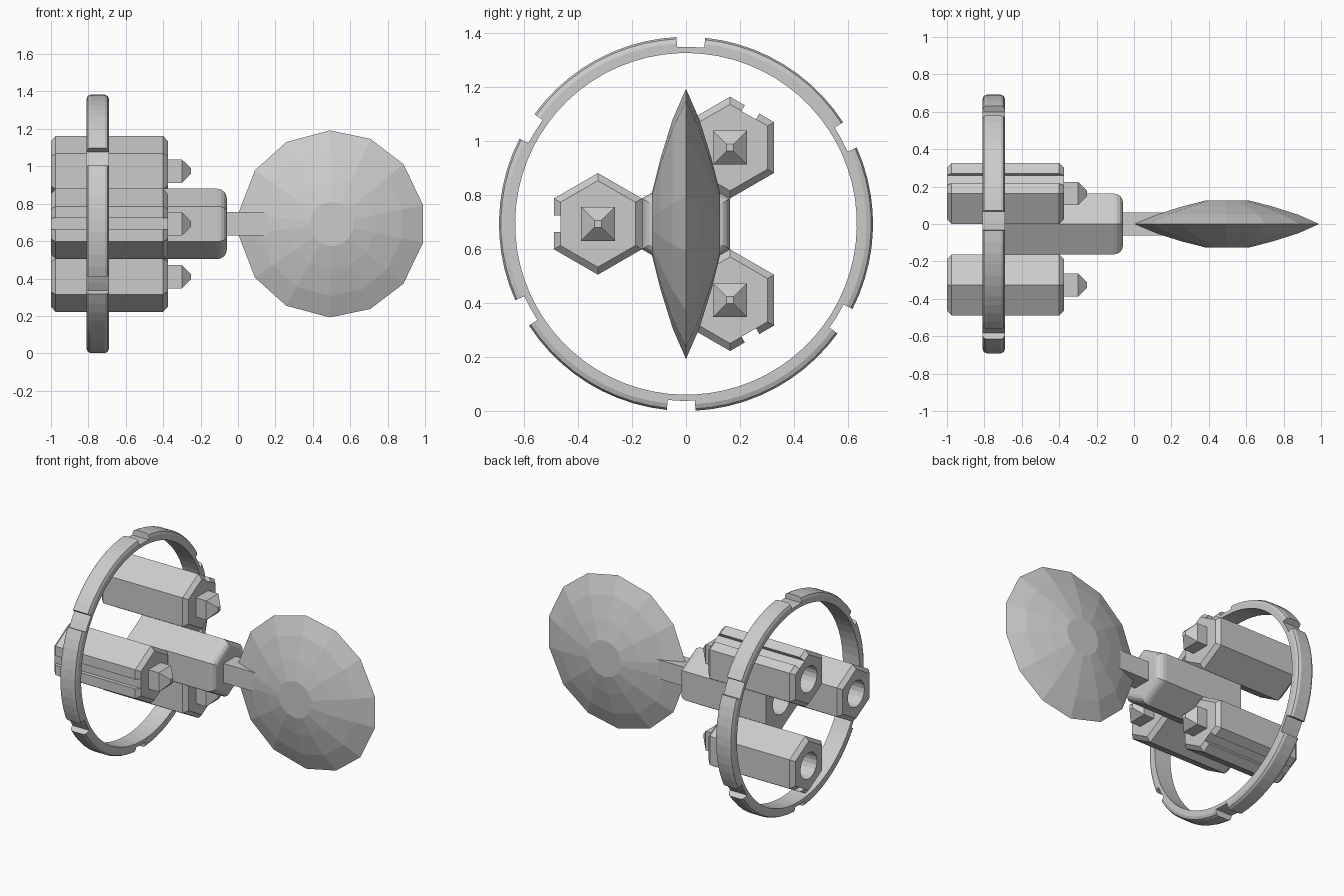
import bpy, bmesh, math
from math import sin, cos, pi, radians
from mathutils import Matrix

if "Cube" in bpy.data.objects:
    bpy.data.objects.remove(bpy.data.objects["Cube"])

ZC = 0.692  # height of the long axis


def make(name, rings, closed=False):
    """Skin a list of equal-length point rings into one mesh object."""
    bm = bmesh.new()
    vs = [[bm.verts.new(p) for p in r] for r in rings]
    n = len(vs[0])
    pairs = list(zip(vs, vs[1:])) + ([(vs[-1], vs[0])] if closed else [])
    for a, b in pairs:
        for i in range(n):
            j = (i + 1) % n
            bm.faces.new((a[i], a[j], b[j], b[i]))
    if not closed:
        bm.faces.new(vs[0])
        bm.faces.new(vs[-1])
    bmesh.ops.recalc_face_normals(bm, faces=bm.faces)
    me = bpy.data.meshes.new(name)
    bm.to_mesh(me)
    bm.free()
    ob = bpy.data.objects.new(name, me)
    bpy.context.collection.objects.link(ob)
    return ob


def prism(name, sections, n, start, y=0, z=ZC):
    """Loft n-sided sections (x, radius) along x."""
    return make(name, [[(x, y + r * cos(start + 2 * pi * i / n),
                         z + r * sin(start + 2 * pi * i / n)) for i in range(n)]
                       for x, r in sections])


def cut(ob, cutter):
    """Subtract the cutter, then discard it."""
    cutter.hide_render = True
    m = ob.modifiers.new("cut", 'BOOLEAN')
    m.object, m.operation, m.solver = cutter, 'DIFFERENCE', 'EXACT'
    bpy.context.view_layer.objects.active = ob
    bpy.ops.object.modifier_apply(modifier=m.name)
    bpy.data.objects.remove(cutter)


# Three hexagonal pods with outer slot, rear bore and pointed front nozzle
for k, ang in enumerate((60, 180, 300)):
    a = radians(ang)
    y, z = 0.326 * cos(a), ZC + 0.326 * sin(a)
    pod = prism(f"pod_{k}", [(-1, .16), (-.975, .188), (-.4, .188), (-.375, .16)],
                6, pi / 2, y, z)
    cut(pod, prism("bore_cutter", [(-1.1, .085), (-.75, .085)], 20, 0, y, z))
    slot = make("slot_cutter", [[(x, .138, -.031), (x, .25, -.031),
                                 (x, .25, .031), (x, .138, .031)] for x in (-1.1, -.3)])
    slot.data.transform(Matrix.Translation((0, y, z)) @ Matrix.Rotation(a, 4, 'X'))
    cut(pod, slot)
    q = math.sqrt(2)
    prism(f"pod_tip_{k}", [(-.39, .0625 * q), (-.3, .0625 * q), (-.25, .013 * q)],
          4, pi / 4, y, z)

# Central hexagonal body with a rounded front and rear bore
arc = [(-.11 + .05 * sin(t * pi / 8), .138 + .05 * cos(t * pi / 8)) for t in range(5)]
body = prism("central_body", [(-.69, .188)] + arc, 6, pi / 2)
cut(body, prism("bore_cutter", [(-.8, .09), (-.5, .09)], 20, 0))

# Square neck joining body and saucer
prism("neck", [(-.08, .0625 * math.sqrt(2)), (.25, .0625 * math.sqrt(2))], 4, pi / 4)

# Faceted saucer on the y axis
half = [11.5, 39.7, 65.5, 91, 119, 145, 173]
angles = [radians(d) for d in half + [360 - d for d in reversed(half)]]
side = [(.12, .125), (.24, .095), (.385, .05)]
profile = side + [(.5, 0)] + [(r, -y) for r, y in reversed(side)]
make("saucer", [[(.5 + r * cos(t), y, ZC + r * sin(t)) for t in angles]
                for r, y in profile])

# Ring with six shallow notches, swept around x
section = [(-.81, .632), (-.69, .632), (-.69, .668), (-.697, .685),
           (-.712, .692), (-.788, .692), (-.803, .685), (-.81, .668)]
rings = []


def add_ring(t, limit):
    rings.append([(x, min(r, limit) * cos(t), ZC + min(r, limit) * sin(t))
                  for x, r in section])


for k in range(6):
    c = 28.5 + 60 * k
    for d in (-4.4, 0, 4.4):                      # notch floor
        add_ring(radians(c + d), .655)
    for i in range(11):                           # full-height span
        add_ring(radians(c + 4.4 + i * 51.2 / 10), 1)
make("notched_ring", rings, closed=True)
